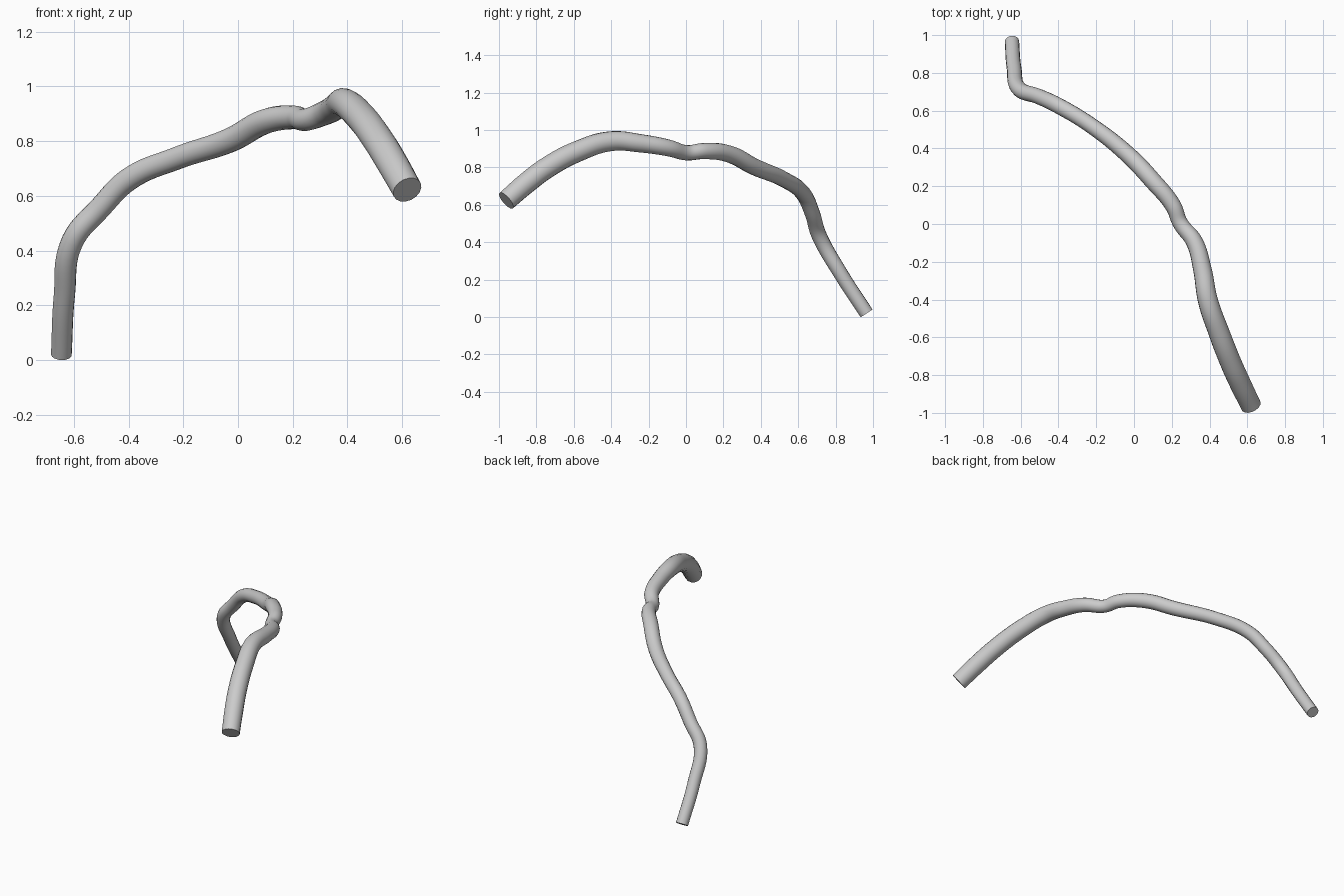
import bpy, math

if "Cube" in bpy.data.objects:
    bpy.data.objects.remove(bpy.data.objects["Cube"])

# Centre line of the bent branch: x, y, z, radius
path = [
    (-0.646, 0.965, 0.020, 0.038),
    (-0.635, 0.825, 0.235, 0.039),
    (-0.605, 0.712, 0.435, 0.041),
    (-0.505, 0.675, 0.555, 0.041),
    (-0.400, 0.626, 0.660, 0.042),
    (-0.225, 0.520, 0.737, 0.042),
    (-0.030, 0.365, 0.803, 0.045),
    (0.100, 0.228, 0.872, 0.046),
    (0.208, 0.095, 0.887, 0.043),
    (0.245, 0.005, 0.878, 0.041),
    (0.320, -0.095, 0.904, 0.045),
    (0.362, -0.240, 0.928, 0.049),
    (0.390, -0.400, 0.940, 0.053),
    (0.452, -0.580, 0.885, 0.056),
    (0.515, -0.740, 0.800, 0.057),
    (0.565, -0.850, 0.718, 0.057),
    (0.619, -0.961, 0.622, 0.055),
]

# Smooth tapered tube with capped ends
curve = bpy.data.curves.new("branch", "CURVE")
curve.dimensions = "3D"
curve.twist_mode = "MINIMUM"
curve.bevel_depth = 1.0
curve.bevel_resolution = 6
curve.resolution_u = 8
curve.use_fill_caps = True
spline = curve.splines.new("BEZIER")
spline.radius_interpolation = "CARDINAL"
spline.bezier_points.add(len(path) - 1)
for point, (x, y, z, r) in zip(spline.bezier_points, path):
    point.co = (x, y, z)
    point.radius = r
    point.handle_left_type = point.handle_right_type = "AUTO"

branch = bpy.data.objects.new("branch", curve)
bpy.context.collection.objects.link(branch)
bpy.context.view_layer.objects.active = branch
branch.select_set(True)
bpy.ops.object.convert(target="MESH")

# Weld the caps to the tube, keep their rims sharp
bpy.ops.object.mode_set(mode="EDIT")
bpy.ops.mesh.select_all(action="SELECT")
bpy.ops.mesh.remove_doubles(threshold=0.0005)
bpy.ops.mesh.normals_make_consistent(inside=False)
bpy.ops.object.mode_set(mode="OBJECT")
bpy.ops.object.shade_smooth_by_angle(angle=math.radians(40))
